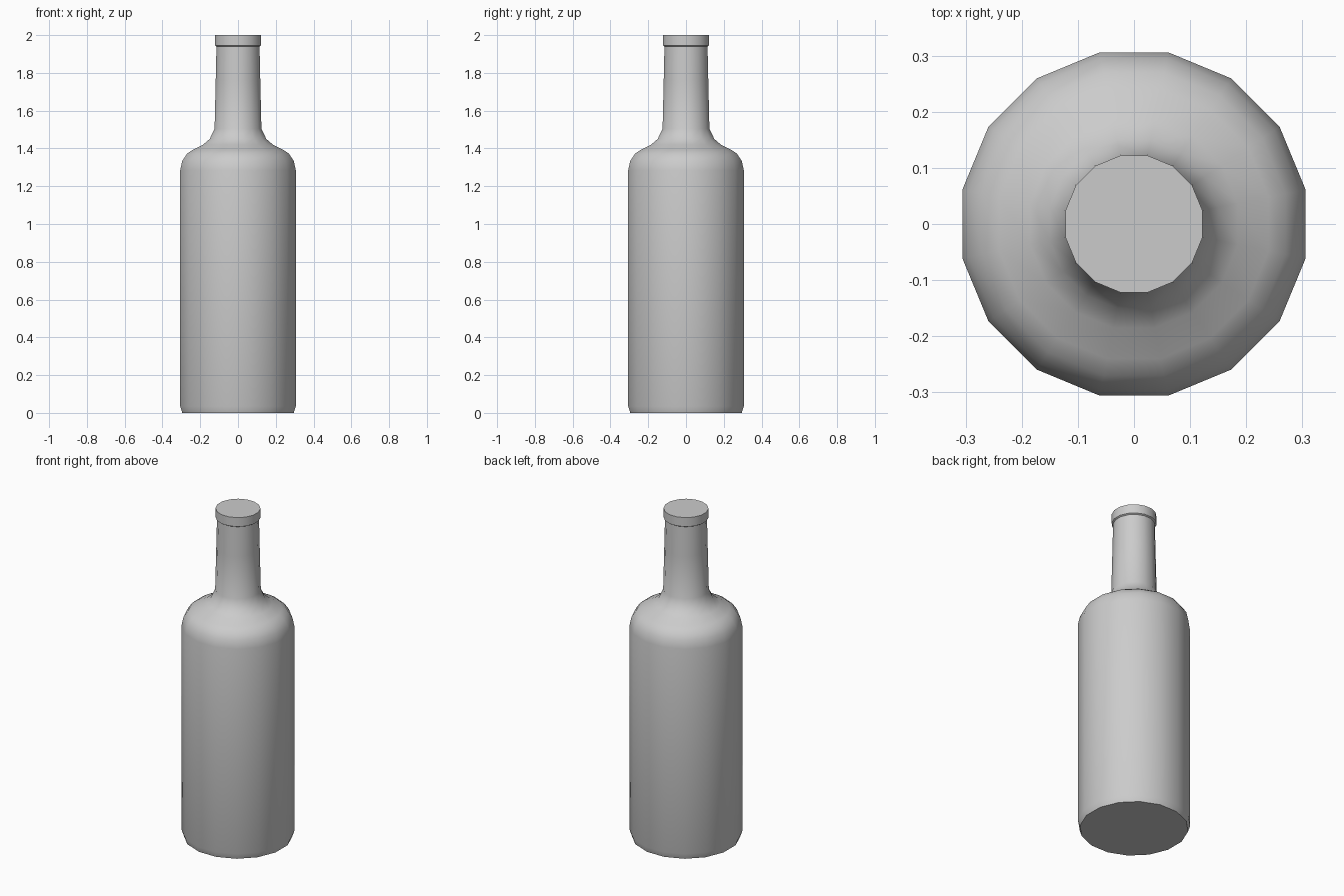
import bpy, bmesh, math

if "Cube" in bpy.data.objects:
    bpy.data.objects.remove(bpy.data.objects["Cube"])

SIDES = 16
FLAT = 1 / math.cos(math.pi / SIDES)  # half width across flats -> corner radius


def lathe(name, profile):
    """Revolve (half width, height) points into a closed 16-sided solid."""
    bm = bmesh.new()
    rings = []
    for w, z in profile:
        ring = []
        for i in range(SIDES):
            a = 2 * math.pi * (i + 0.5) / SIDES
            ring.append(bm.verts.new((w * FLAT * math.cos(a), w * FLAT * math.sin(a), z)))
        rings.append(ring)
    for lo, hi in zip(rings, rings[1:]):
        for i in range(SIDES):
            j = (i + 1) % SIDES
            bm.faces.new((lo[i], lo[j], hi[j], hi[i]))
    bm.faces.new(rings[0][::-1])
    bm.faces.new(rings[-1])
    mesh = bpy.data.meshes.new(name)
    bm.to_mesh(mesh)
    bm.free()
    obj = bpy.data.objects.new(name, mesh)
    bpy.context.collection.objects.link(obj)
    bpy.ops.object.select_all(action='DESELECT')
    bpy.context.view_layer.objects.active = obj
    obj.select_set(True)
    bpy.ops.object.shade_smooth_by_angle(angle=math.radians(40))
    return obj


# Bottle: chamfered foot, straight body, rounded shoulder, tapering neck, lip
lathe("bottle", [
    (0.295, 0.0), (0.306, 0.035), (0.306, 1.285),
    (0.295, 1.335), (0.270, 1.372), (0.240, 1.392),
    (0.185, 1.420), (0.150, 1.450), (0.124, 1.505),
    (0.118, 1.76), (0.114, 1.94),
    (0.122, 1.945), (0.122, 2.0),
])
